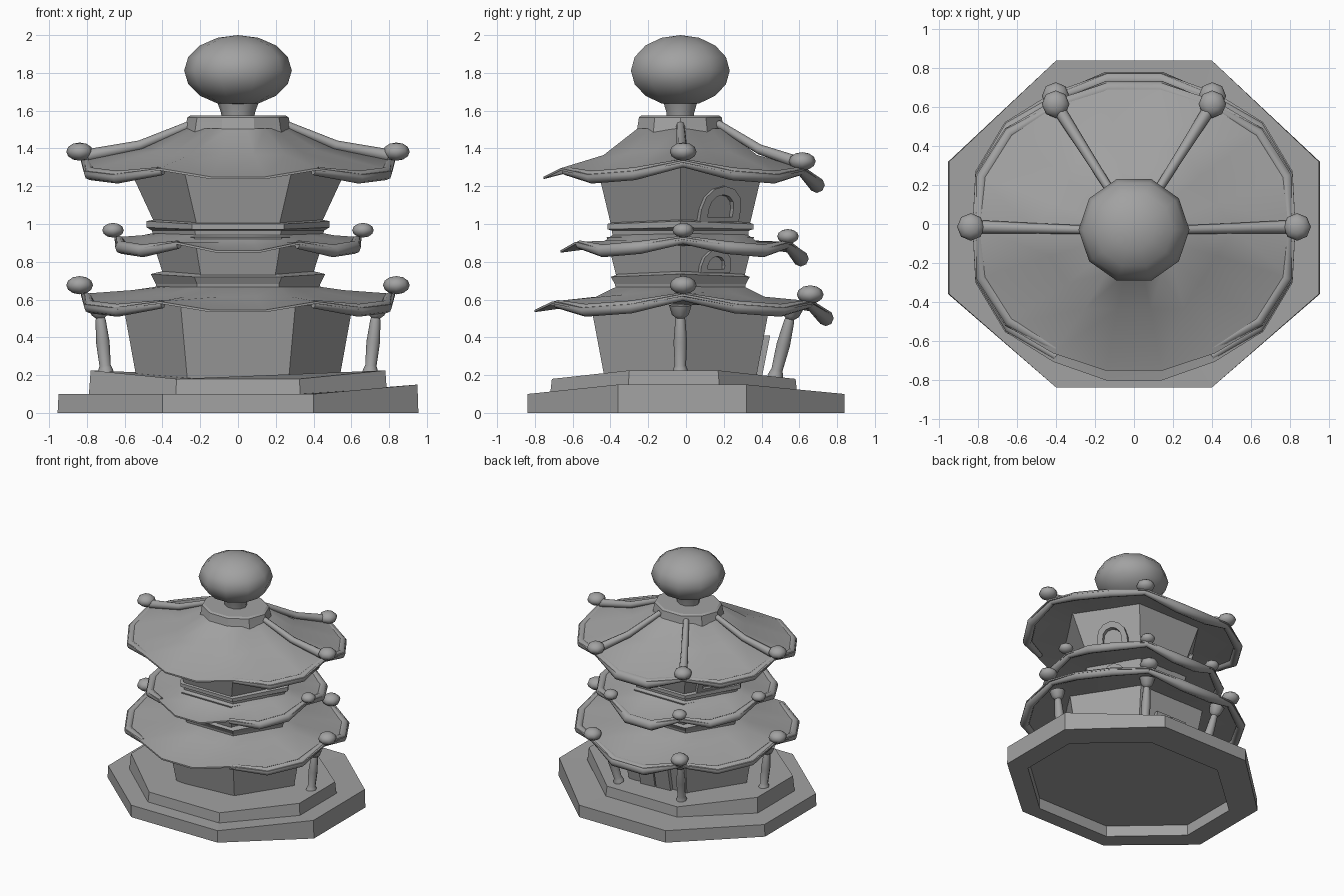
import bpy, bmesh
from math import sin, cos, pi, radians
from mathutils import Vector

cube = bpy.data.objects.get("Cube")
if cube:
    bpy.data.objects.remove(cube)

stone = bpy.data.materials.new("grey stone")
stone.use_nodes = True
GREY = (0.36, 0.36, 0.36, 1)
stone.diffuse_color = GREY
stone.node_tree.nodes["Principled BSDF"].inputs["Base Color"].default_value = GREY
CY = -0.03


def finish(name, bm, smooth=0):
    bmesh.ops.recalc_face_normals(bm, faces=bm.faces)
    mesh = bpy.data.meshes.new(name)
    bm.to_mesh(mesh)
    bm.free()
    mesh.materials.append(stone)
    ob = bpy.data.objects.new(name, mesh)
    bpy.context.collection.objects.link(ob)
    if smooth:
        bpy.ops.object.select_all(action='DESELECT')
        ob.select_set(True)
        bpy.context.view_layer.objects.active = ob
        bpy.ops.object.shade_smooth_by_angle(angle=radians(smooth))
    return ob


def loft(name, rings, smooth=0, loop=False):
    """Skin a list of point rings, capping the ends unless looped."""
    bm = bmesh.new()
    vs = [[bm.verts.new(p) for p in r] for r in rings]
    n = len(vs[0])
    pairs = list(zip(vs, vs[1:])) + ([(vs[-1], vs[0])] if loop else [])
    for a, b in pairs:
        for i in range(n):
            j = (i + 1) % n
            bm.faces.new((a[i], a[j], b[j], b[i]))
    if not loop:
        bm.faces.new(vs[0])
        bm.faces.new(vs[-1])
    return finish(name, bm, smooth)


def tube(name, path, radii, sides=8, smooth=50):
    """Sweep a round section of changing radius along a path."""
    path = [Vector(p) for p in path]
    rings = []
    for i, p in enumerate(path):
        t = (path[min(i + 1, len(path) - 1)] - path[max(i - 1, 0)]).normalized()
        ref = Vector((0, 0, 1)) if abs(t.z) < 0.8 else Vector((0, 1, 0))
        u = t.cross(ref).normalized()
        v = u.cross(t)
        rings.append([p + radii[i] * (u * cos(2 * pi * k / sides) + v * sin(2 * pi * k / sides))
                      for k in range(sides)])
    return loft(name, rings, smooth)


def ball(name, loc, size, seg=10, rings=8):
    bm = bmesh.new()
    bmesh.ops.create_uvsphere(bm, u_segments=seg, v_segments=rings, radius=1)
    for v in bm.verts:
        x, y, z = v.co
        v.co = Vector(loc) + Vector((y * size[0], x * size[1], z * size[2]))
    return finish(name, bm, 60)


def hexagon(rx, z, ry=None, lift=0.0):
    ry = ry or rx * 0.92
    return [(rx * cos(k * pi / 3), CY + ry * sin(k * pi / 3), z + (lift if k % 3 == 0 else 0))
            for k in range(6)]


def octagon(ax, bx, ys, z, lift_right=0.0, lift_left=0.0):
    y0, y1, y2, y3 = ys
    pts = [(ax, y0), (bx, y1), (bx, y2), (ax, y3), (-ax, y3), (-bx, y2), (-bx, y1), (-ax, y0)]
    return [(x, y, z + (lift_right if x > ax else lift_left if x < -ax else 0)) for x, y in pts]


# Stepped platform, hollow underneath
outer_y, step_y = (-0.84, -0.36, 0.32, 0.84), (-0.72, -0.31, 0.18, 0.59)
loft("platform_base", [octagon(0.4, 0.955, outer_y, 0),
                       octagon(0.4, 0.95, outer_y, 0.1, 0.05),
                       octagon(0.33, 0.79, step_y, 0.1, 0.03),
                       octagon(0.33, 0.79, step_y, 0)], loop=True)
top_y = (-0.71, -0.3, 0.17, 0.58)
loft("platform_step", [octagon(0.33, 0.79, step_y, 0.09),
                       octagon(0.325, 0.78, top_y, 0.18, 0.045, 0.045)])

# Three storeys of flared six-sided walls, with stepped ledges between
loft("ground_walls", [hexagon(0.535, 0.17, 0.46), hexagon(0.61, 0.585, 0.55)])
loft("middle_walls", [hexagon(0.385, 0.7, 0.385), hexagon(0.46, 0.93, 0.45)])
loft("upper_walls", [hexagon(0.43, 0.98, 0.42), hexagon(0.59, 1.325, 0.515)])
loft("lower_ledge", [hexagon(0.43, 0.66), hexagon(0.435, 0.682), hexagon(0.462, 0.72, lift=0.015),
                     hexagon(0.4, 0.738, lift=0.012)])
loft("upper_ledge", [hexagon(0.45, 0.935), hexagon(0.455, 0.965), hexagon(0.485, 0.972, lift=0.01),
                     hexagon(0.485, 1.0, lift=0.015), hexagon(0.42, 1.016, lift=0.012)])


def roof(name, rx, ry, low, high, mid, top, under, bead):
    """Curved roof with raised corners, rolled eaves and corner finials."""
    rim = []
    for k in range(18):
        a = k * pi / 9
        back = 3 < k < 6
        if k % 9 == 0:
            z = high
        elif k % 3 == 0:
            z = low + 0.045
        elif k in (13, 14):
            z = low
        elif back:
            z = low - 0.015
        else:
            z = low + (0.03 if k % 9 in (1, 8) else 0.012)
        wide = 1.045 if k % 3 and not 12 < k < 15 and not back else 1
        rim.append(Vector((rx * wide * cos(a), CY + 0.015 + ry * wide * sin(a), z)))

    def hex_ring(r, h, lift=0.0):
        c = [Vector(p) for p in hexagon(r, h, lift=lift)]
        return [c[k // 3].lerp(c[(k // 3 + 1) % 6], k % 3 / 3) for k in range(18)]

    soffit = [p - Vector((0, 0, 0.012)) for p in rim]
    loft(name + "_roof", [hex_ring(*under), soffit, rim, hex_ring(*mid, 0.035), hex_ring(*top)], 35)
    # Rolled eaves on every side but the front
    for side in (0, 1, 2, 3, 5):
        p = [rim[(side * 3 + i) % 18] - Vector((0, 0, 0.014)) for i in range(4)]
        p = [q.lerp(Vector((0, CY, q.z)), 0.04) for q in p]
        thick = 0.034
        if side == 1:
            thick = 0.042
            for q in p[1:3]:
                q.z -= 0.015
        tube(name + "_eave_roll", p, [0.022, thick, thick, 0.022])
    # Finials on the side and back corners
    for k in (0, 3, 6, 9):
        p = rim[k]
        inset = 1.01 if k % 9 == 0 else 0.97
        z = p.z + bead * (0.65 if k % 9 == 0 else 0.52)
        ball(name + "_finial", (p.x * inset, p.y * inset, z), (bead, bead, bead * 0.68), 8, 6)
    return rim


roof("lower", 0.83, 0.8, 0.545, 0.63, (0.56, 0.615), (0.42, 0.67), (0.59, 0.575), 0.071)
roof("middle", 0.655, 0.66, 0.86, 0.93, (0.51, 0.905), (0.43, 0.955), (0.44, 0.885), 0.057)
upper_rim = roof("upper", 0.83, 0.75, 1.25, 1.337, (0.51, 1.365), (0.285, 1.505), (0.55, 1.31), 0.071)

# Ridge poles running up to the crown
for k in (0, 3, 6, 9):
    a = k * pi / 9
    start = Vector((0.24 * cos(a), CY + 0.23 * sin(a), 1.53))
    end = upper_rim[k] * 0.96
    end.z = upper_rim[k].z + 0.025
    bend = start.lerp(end, 0.5) - Vector((0, 0, 0.03))
    tube("ridge_pole", [start, bend, end], [0.022, 0.027, 0.034])


# Crown collar, neck and bulb
def circle(r, z, n=10):
    return [(r * cos(2 * pi * k / n), CY + 0.86 * r * sin(2 * pi * k / n), z) for k in range(n)]


loft("crown_collar", [circle(0.29, 1.46), circle(0.28, 1.5), circle(0.268, 1.565), circle(0.25, 1.575)], 30)
loft("crown_neck", [circle(0.085, 1.55), circle(0.09, 1.59), circle(0.115, 1.66)], 50)
ball("crown_bulb", (0, CY, 1.812), (0.285, 0.275, 0.188))

# Leaning porch pillars
for deg, r0, r1 in ((0, 0.7, 0.735), (60, 0.58, 0.69), (120, 0.58, 0.69), (180, 0.7, 0.735)):
    d = Vector((cos(radians(deg)), sin(radians(deg)), 0))
    rise = ((0, 0.042), (0.06, 0.036), (0.1, 0.03), (0.45, 0.036), (0.78, 0.027),
            (0.81, 0.024), (0.86, 0.045), (1, 0.06))
    z0 = 0.215 if deg % 180 == 0 else 0.19
    tube("porch_pillar", [d * (r0 + (r1 - r0) * t) + Vector((0, CY, z0 + (0.57 - z0) * t)) for t, _ in rise],
         [r for _, r in rise])


# Openings are placed on a sloping wall by angle
def on_wall(deg, dist, lean, z0):
    out = Vector((cos(radians(deg)), sin(radians(deg)), 0))
    side = Vector((-out.y, out.x, 0))
    return lambda s, h, depth=0: (Vector((0, CY, z0 + h)) + side * s + out * (dist + lean * h + depth))


def arch_window(name, place, w, h, band):
    """Arched frame with a flat band, standing proud of the wall."""
    def arch(half, top, foot, depth):
        arc = [(half * cos(a), top - half + half * sin(a)) for a in (i * pi / 6 for i in range(7))]
        return [place(s, t, depth) for s, t in [(half, foot)] + arc + [(-half, foot)]]
    loft(name + "_frame", [arch(w, h, 0, -0.04), arch(w, h, 0, 0.02),
                           arch(w - band, h - band, band * 0.6, 0.02),
                           arch(w - band, h - band, band * 0.6, -0.04)], loop=True)


arch_window("middle_window", on_wall(30, 0.35, 0.3, 0.74), 0.09, 0.127, 0.038)
arch_window("upper_window", on_wall(30, 0.39, 0.35, 1.01), 0.12, 0.19, 0.045)
arch_window("upper_window", on_wall(150, 0.39, 0.35, 1.01), 0.12, 0.19, 0.045)

# Double door in the back wall
door = on_wall(90, 0.41, 0.2, 0.18)
for s0, s1 in ((-0.14, -0.005), (0.005, 0.14)):
    loft("door_leaf", [[door(s0, 0, d), door(s1, 0, d), door(s1, 0.23, d), door(s0, 0.23, d)]
                       for d in (-0.02, 0.02)])
